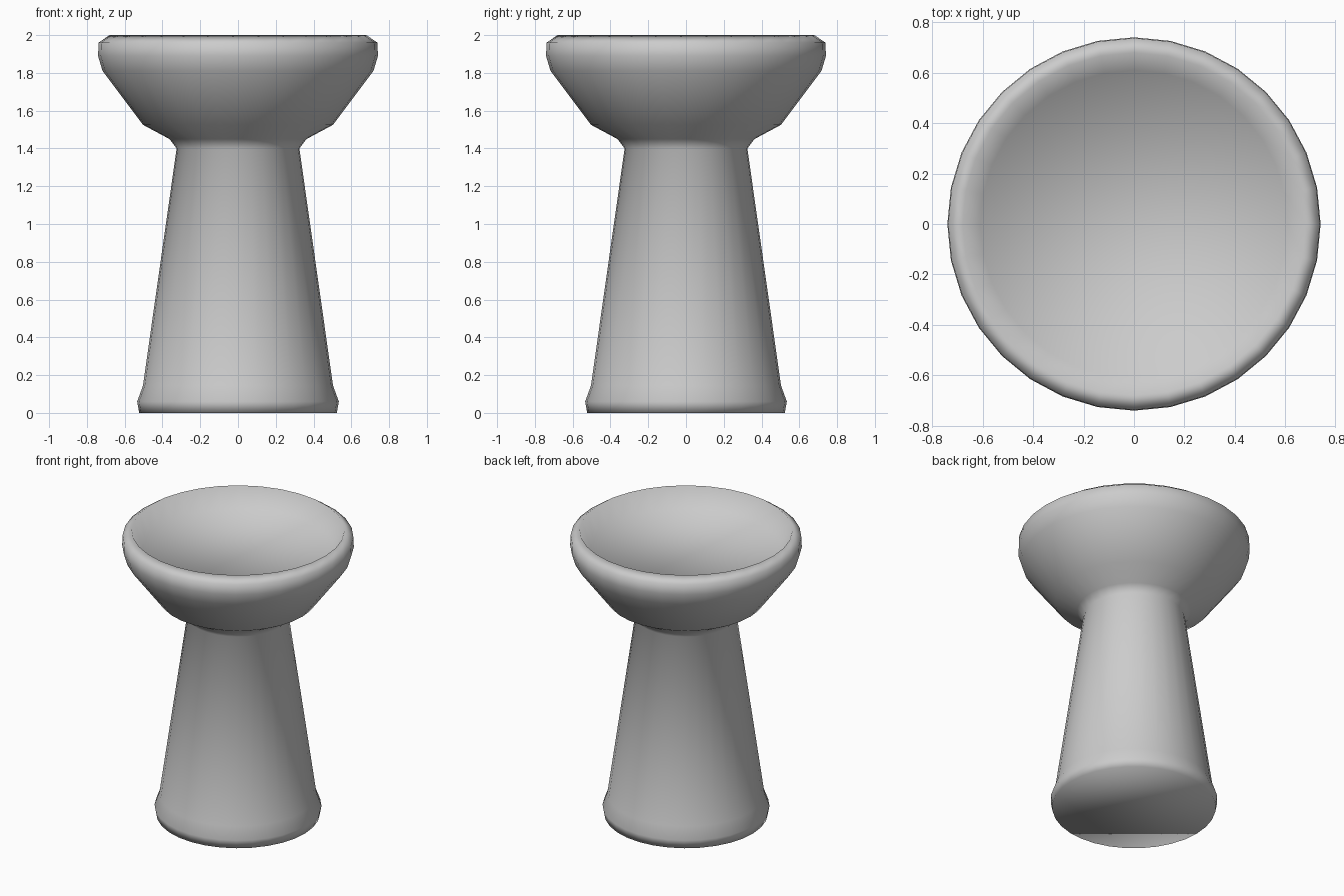
import bpy, bmesh
from math import tau

if "Cube" in bpy.data.objects:
    bpy.data.objects.remove(bpy.data.objects["Cube"])

# Half profile (radius, height): foot, tapered stem, flared bowl, rim, shallow inner wall
PROFILE = [
    (0.523, 0.0), (0.534, 0.06), (0.503, 0.145),
    (0.325, 1.40), (0.363, 1.45), (0.503, 1.525),
    (0.717, 1.81), (0.741, 1.89), (0.738, 1.96), (0.68, 2.0),
    (0.61, 1.87),
]
SIDES = 32


def lathe(name, profile, sides):
    bm = bmesh.new()
    verts = [bm.verts.new((r, 0, z)) for r, z in profile]
    edges = [bm.edges.new(pair) for pair in zip(verts, verts[1:])]
    bmesh.ops.spin(bm, geom=verts + edges, cent=(0, 0, 0), axis=(0, 0, 1),
                   angle=tau, steps=sides)
    bmesh.ops.remove_doubles(bm, verts=bm.verts, dist=0.0005)
    # flat underside and flat bowl floor
    bmesh.ops.holes_fill(bm, edges=[e for e in bm.edges if e.is_boundary], sides=0)
    bmesh.ops.recalc_face_normals(bm, faces=bm.faces)
    for f in bm.faces:
        f.smooth = True
    mesh = bpy.data.meshes.new(name)
    bm.to_mesh(mesh)
    bm.free()
    obj = bpy.data.objects.new(name, mesh)
    bpy.context.collection.objects.link(obj)
    return obj


# One continuous turned body
lathe("pedestal_bowl", PROFILE, SIDES)
